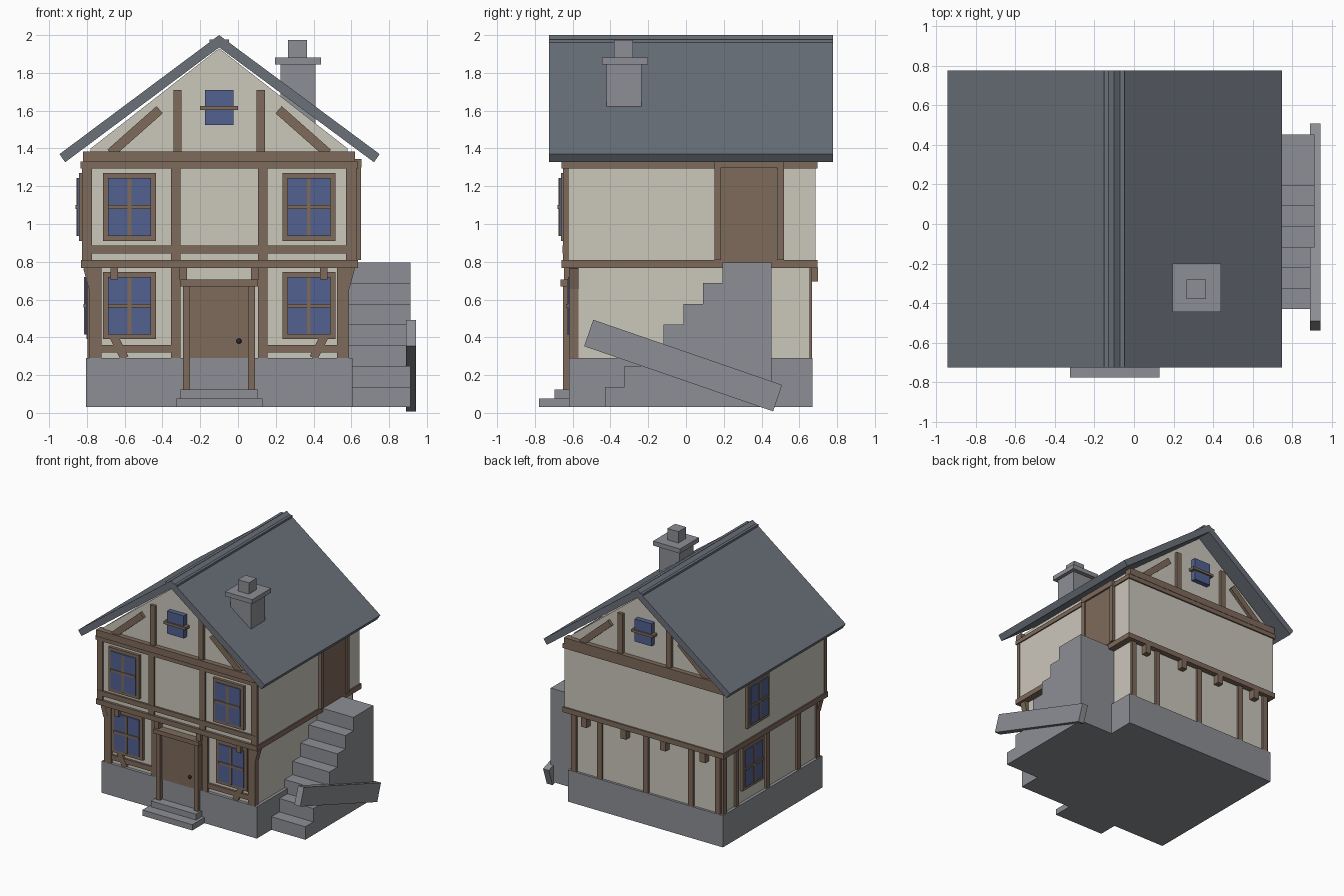
import bpy, bmesh
from mathutils import Vector

cube = bpy.data.objects.get("Cube")
if cube:
    bpy.data.objects.remove(cube)

CX = -0.1  # centre line of the house body


def material(name, rgb):
    m = bpy.data.materials.new(name)
    m.use_nodes = True
    m.diffuse_color = (*rgb, 1)
    m.node_tree.nodes["Principled BSDF"].inputs["Base Color"].default_value = (*rgb, 1)
    return m


PLASTER = material("plaster", (0.6, 0.57, 0.5))
WOOD = material("timber", (0.21, 0.145, 0.105))
STONE = material("stone", (0.27, 0.275, 0.3))
SLATE = material("slate", (0.145, 0.165, 0.195))
GLASS = material("blue glass", (0.085, 0.12, 0.28))
IRON = material("dark iron", (0.02, 0.02, 0.02))

# Each side of the house: along-wall u, outward distance d, height z
SIDES = {
    "front": lambda u, d, z: Vector((u, -d, z)),
    "back": lambda u, d, z: Vector((u, d, z)),
    "left": lambda u, d, z: Vector((d, u, z)),
    "right": lambda u, d, z: Vector((-d, u, z)),
}


def prism(name, side, points, d0, d1, mat):
    """Extrude a (u, z) outline outward from a side, between two distances."""
    bm = bmesh.new()
    face = bm.faces.new([bm.verts.new(SIDES[side](u, d0, z)) for u, z in points])
    new = bmesh.ops.extrude_face_region(bm, geom=[face])["geom"]
    move = SIDES[side](0, d1 - d0, 0)
    bmesh.ops.translate(bm, vec=move, verts=[v for v in new if isinstance(v, bmesh.types.BMVert)])
    bmesh.ops.recalc_face_normals(bm, faces=bm.faces)
    mesh = bpy.data.meshes.new(name)
    bm.to_mesh(mesh)
    bm.free()
    mesh.materials.append(mat)
    ob = bpy.data.objects.new(name, mesh)
    bpy.context.collection.objects.link(ob)
    return ob


def plate(name, side, u0, u1, z0, z1, d0, d1, mat=WOOD):
    return prism(name, side, [(u0, z0), (u1, z0), (u1, z1), (u0, z1)], d0, d1, mat)


def box(name, x0, x1, y0, y1, z0, z1, mat):
    return plate(name, "back", x0, x1, z0, z1, y0, y1, mat)


def brace(name, side, a, b, width, d0, d1, mat=WOOD):
    a, b = Vector(a), Vector(b)
    n = (b - a).normalized().orthogonal() * width / 2
    return prism(name, side, [a - n, b - n, b + n, a + n], d0, d1, mat)


def window(name, side, u, z0, z1, d, half=0.14):
    rim, mid = 0.026, (z0 + z1) / 2
    plate(name + "_frame", side, u - half, u + half, z0, z1, d - 0.02, d + 0.018)
    plate(name + "_glass", side, u - half + rim, u + half - rim, z0 + rim, z1 - rim, d, d + 0.026, GLASS)
    plate(name + "_upright_bar", side, u - 0.01, u + 0.01, z0 + rim, z1 - rim, d, d + 0.031)
    plate(name + "_cross_bar", side, u - half + rim, u + half - rim, mid - 0.01, mid + 0.01, d, d + 0.034)


def both(u):
    return (u, 2 * CX - u)


# Main masses
box("foundation", -0.805, 0.605, -0.62, 0.67, 0.03, 0.29, STONE)
box("ground_floor_walls", -0.78, 0.58, -0.595, 0.65, 0.29, 0.78, PLASTER)
box("upper_floor_walls", -0.82, 0.625, -0.64, 0.685, 0.78, 1.34, PLASTER)
prism("gable_walls", "back", [(-0.78, 1.34), (0.58, 1.34), (0.58, 1.4), (CX, 1.93), (-0.78, 1.4)], -0.63, 0.66, PLASTER)

# Roof and ridge
prism("roof", "back", [(-0.945, 1.37), (CX, 2.0), (0.75, 1.37), (0.72, 1.327), (CX, 1.935), (-0.915, 1.327)],
      -0.725, 0.778, SLATE)
box("ridge_cap", CX - 0.052, CX + 0.052, -0.725, 0.778, 1.95, 1.978, SLATE)

# Chimney
box("chimney_stack", 0.225, 0.41, -0.42, -0.235, 1.5, 1.845, STONE)
box("chimney_cap", 0.195, 0.44, -0.445, -0.2, 1.845, 1.882, STONE)
box("chimney_pot", 0.265, 0.365, -0.38, -0.28, 1.882, 1.975, STONE)

# Horizontal timber bands
box("floor_band", -0.83, 0.635, -0.66, 0.697, 0.768, 0.81, WOOD)
box("eaves_band", -0.835, 0.635, -0.658, 0.697, 1.295, 1.33, WOOD)

# Gable timbers and windows, front and back
for side, d in (("front", 0.63), ("back", 0.66)):
    plate(side + "_gable_beam", side, -0.82, 0.62, 1.33, 1.385, d - 0.02, d + 0.04)
    plate(side + "_gable_window", side, CX - 0.076, CX + 0.076, 1.525, 1.71, d - 0.02, d + 0.04, GLASS)
    plate(side + "_gable_window_bar", side, CX - 0.1, CX + 0.1, 1.603, 1.624, d, d + 0.052)
    for s in (-1, 1):
        plate(side + "_gable_post", side, CX + s * 0.22 - 0.022, CX + s * 0.22 + 0.022, 1.385, 1.71, d - 0.02, d + 0.025)
        brace(side + "_gable_brace", side, (CX + s * 0.575, 1.375), (CX + s * 0.315, 1.605), 0.05, d - 0.02, d + 0.025)

# Front facade, mirrored about the centre line
plate("upper_front_rail", "front", -0.82, 0.62, 0.845, 0.885, 0.62, 0.655)
for i, s in enumerate((-1, 1)):
    tag = ("right", "left")[i]
    u = CX + s * 0.475
    window(tag + "_upper_window", "front", u, 0.91, 1.27, 0.645)
    window(tag + "_lower_window", "front", u, 0.39, 0.745, 0.6)
    for name, off, half in (("upper_corner_post", 0.7, 0.027), ("upper_inner_post", 0.23, 0.025)):
        c = CX + s * off
        plate(tag + "_" + name, "front", c - half, c + half, 0.81, 1.3, 0.62, 0.652)
    for name, off, half in (("lower_corner_post", 0.655, 0.032), ("lower_inner_post", 0.23, 0.025)):
        c = CX + s * off
        plate(tag + "_" + name, "front", c - half, c + half, 0.29, 0.77, 0.57, 0.618)
    a, b = sorted((CX + s * 0.25, CX + s * 0.63))
    plate(tag + "_lower_rail", "front", a, b, 0.32, 0.36, 0.58, 0.612)
    brace(tag + "_foot_brace", "front", (CX + s * 0.5, 0.29), (CX + s * 0.555, 0.4), 0.045, 0.58, 0.614)
    brace(tag + "_top_bracket", "front", (CX + s * 0.67, 0.66), (CX + s * 0.7, 0.77), 0.04, 0.57, 0.62)
    for off in (0.19, 0.555):
        c = CX + s * off
        plate(tag + "_front_joist", "front", c - 0.02, c + 0.02, 0.705, 0.77, 0.58, 0.645)

# Front door with porch frame and steps
plate("front_door", "front", -0.255, 0.055, 0.29, 0.637, 0.58, 0.625)
plate("door_lintel", "front", -0.305, 0.105, 0.67, 0.705, 0.58, 0.665)
plate("door_head", "front", -0.29, 0.09, 0.637, 0.67, 0.58, 0.63)
for c in both(-0.272):
    plate("door_post", "front", c - 0.018, c + 0.018, 0.125, 0.67, 0.59, 0.65)
bpy.ops.mesh.primitive_uv_sphere_add(segments=12, ring_count=8, radius=0.014, location=(0.005, -0.634, 0.38))
knob = bpy.context.object
knob.name = "door_knob"
knob.data.materials.append(IRON)
bpy.ops.object.shade_smooth_by_angle()
box("front_step_lower", -0.325, 0.13, -0.778, -0.6, 0.03, 0.077, STONE)
box("front_step_upper", -0.305, 0.105, -0.695, -0.6, 0.077, 0.125, STONE)

# Back wall posts and projecting joists
for u in (-0.755, -0.51, CX, 0.32, 0.555):
    plate("back_post", "back", u - 0.022, u + 0.022, 0.29, 0.77, 0.63, 0.668)
for i in range(4):
    u = -0.64 + i * 0.36
    plate("back_joist", "back", u - 0.025, u + 0.025, 0.695, 0.77, 0.64, 0.7)

# Side wall with two windows
for u in (-0.58, -0.33, 0.07, 0.47, 0.63):
    plate("side_post", "right", u - 0.022, u + 0.022, 0.29, 0.77, 0.76, 0.797)
window("side_upper_window", "right", 0.26, 0.91, 1.27, 0.825)
window("side_lower_window", "right", 0.27, 0.39, 0.745, 0.785)

# Upper side door reached by the outside stair
plate("side_door", "left", 0.185, 0.48, 0.81, 1.31, 0.61, 0.64)
for u in (0.168, 0.5):
    plate("side_door_post", "left", u - 0.018, u + 0.018, 0.81, 1.33, 0.61, 0.652)
plate("side_door_head", "left", 0.15, 0.518, 1.3, 1.345, 0.61, 0.655)

# Outside stair as one stepped profile
profile = [(0.452, 0.03), (-0.43, 0.03)]
for i in range(7):
    y, z = -0.43 + i * 0.104, 0.137 + i * 0.11
    profile += [(y, profile[-1][1]), (y, z)]
profile = profile[:2] + profile[3:] + [(0.452, profile[-1][1])]
prism("outside_stair", "left", profile, 0.57, 0.913, STONE)

# Sloping slab leaning on the stair
brace("stair_side_slab", "left", (-0.515, 0.423), (0.485, 0.078), 0.148, 0.89, 0.943, STONE)
